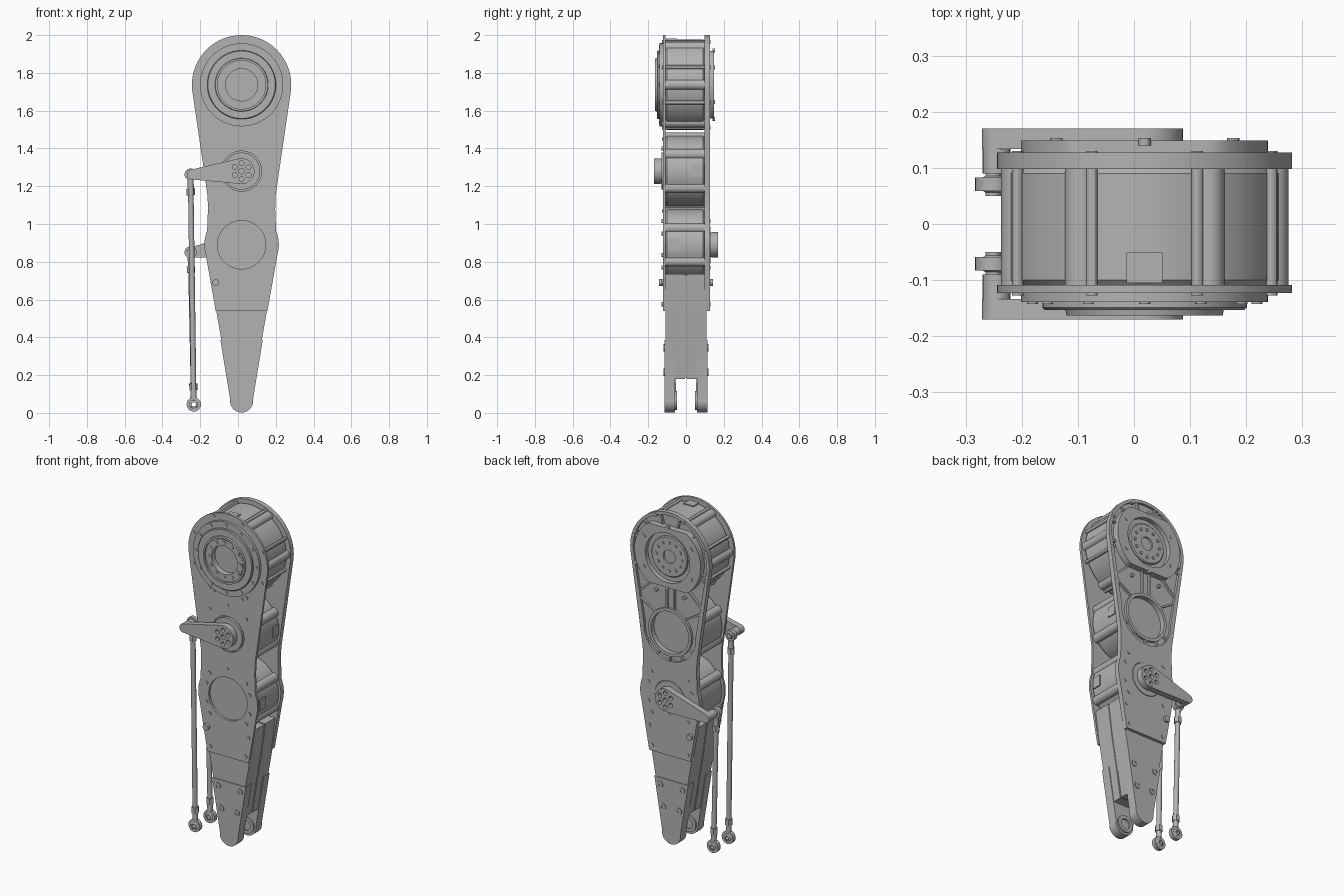
import bpy, bmesh, math
from mathutils import Vector, Matrix

cube = bpy.data.objects.get("Cube")
if cube:
    bpy.data.objects.remove(cube)

grey = bpy.data.materials.new("machined_grey")
grey.use_nodes = True
grey.diffuse_color = (0.45, 0.45, 0.45, 1)
grey.node_tree.nodes["Principled BSDF"].inputs["Base Color"].default_value = (0.45, 0.45, 0.45, 1)

CX = 0.019                       # centre line of the leg
HIP, MID, KNEE = 1.737, 1.28, 0.89   # motor axis heights
made = []


def finish(name, bm):
    bmesh.ops.remove_doubles(bm, verts=bm.verts, dist=1e-5)
    bmesh.ops.recalc_face_normals(bm, faces=bm.faces)
    mesh = bpy.data.meshes.new(name)
    bm.to_mesh(mesh)
    bm.free()
    mesh.materials.append(grey)
    ob = bpy.data.objects.new(name, mesh)
    bpy.context.collection.objects.link(ob)
    made.append(ob)
    return ob


def arc(x, z, r, a0=0, a1=360, n=48):
    full = abs(a1 - a0) == 360
    steps = n if full else n + 1
    return [(x + r * math.cos(math.radians(a0 + (a1 - a0) * i / n)),
             z + r * math.sin(math.radians(a0 + (a1 - a0) * i / n))) for i in range(steps)]


def plate(name, loops, y0, y1):
    """Flat sheet in xz: the first loop is the outline, the others are holes."""
    bm = bmesh.new()
    edges = []
    for loop in loops:
        vs = [bm.verts.new((x, y0, z)) for x, z in loop]
        edges += [bm.edges.new((vs[i - 1], vs[i])) for i in range(len(vs))]
    bmesh.ops.triangle_fill(bm, edges=edges, use_beauty=True, normal=(0, 1, 0))
    ext = bmesh.ops.extrude_face_region(bm, geom=bm.faces[:])
    bmesh.ops.translate(bm, vec=(0, y1 - y0, 0),
                        verts=[g for g in ext["geom"] if isinstance(g, bmesh.types.BMVert)])
    return finish(name, bm)


def lathe(name, x, z, profile, n=48):
    """Turn a (radius, y) profile about an axis along y."""
    bm = bmesh.new()
    vs = [bm.verts.new((x + r, y, z)) for r, y in profile]
    edges = [bm.edges.new(p) for p in zip(vs, vs[1:])]
    bmesh.ops.spin(bm, geom=vs + edges, cent=(x, 0, z), axis=(0, 1, 0),
                   angle=math.tau, steps=n, use_duplicate=False)
    return finish(name, bm)


def disc(name, x, z, r, y0, y1, n=32):
    return lathe(name, x, z, [(0, y0), (r, y0), (r, y1), (0, y1)], n)


def rod(name, a, b, r, n=16):
    a, b = Vector(a), Vector(b)
    bm = bmesh.new()
    m = Matrix.Translation((a + b) / 2) @ (b - a).to_track_quat('Z', 'Y').to_matrix().to_4x4()
    bmesh.ops.create_cone(bm, cap_ends=True, segments=n, radius1=r, radius2=r,
                          depth=(b - a).length, matrix=m)
    return finish(name, bm)


def box(name, centre, size, angle=0):
    bm = bmesh.new()
    m = Matrix.Translation(centre) @ Matrix.Rotation(angle, 4, 'Y') @ Matrix.Diagonal((*size, 1))
    bmesh.ops.create_cube(bm, size=1, matrix=m)
    return finish(name, bm)


def mirrored(half):
    """Close a right-hand outline of (half width, z) about the centre line."""
    return [(CX + x, z) for x, z in half] + [(CX - x, z) for x, z in reversed(half) if x > 1e-4]


# Side plates: round head, waist, knee bulge, tapered end
side = arc(0, HIP, 0.263, 90, -9, 24) + [(0.18, 1.15), (0.178, 1.08)] \
    + arc(0, KNEE, 0.197, 22, -16, 8) + [(0.137, 0.54)]
outline = mirrored(side)
plate("front_plate", [outline, arc(CX, KNEE, 0.128), arc(CX, MID, 0.106)], -0.123, -0.109)
plate("back_plate", [outline, arc(CX, MID, 0.125), arc(CX, KNEE, 0.1)], 0.098, 0.112)
pocket = mirrored(arc(0, HIP, 0.244, 90, -9, 24) + arc(0, MID, 0.172, 5, -90, 16))
plate("back_rim", [outline, pocket, arc(CX, KNEE, 0.1)], 0.112, 0.127)
lathe("back_hole_flange", CX, MID,
      [(0.125, 0.1), (0.125, 0.127), (0.143, 0.127), (0.143, 0.1)])

# Ribs inside the back pocket
for a in range(15, 360, 30):
    if 200 < a < 340:
        continue
    t = math.radians(a)
    box("head_rib", (CX + 0.225 * math.cos(t), 0.118, HIP + 0.225 * math.sin(t)),
        (0.07, 0.016, 0.01), -t)
for a in range(-150, 0, 30):
    t = math.radians(a)
    box("hole_rib", (CX + 0.156 * math.cos(t), 0.118, MID + 0.156 * math.sin(t)),
        (0.04, 0.016, 0.01), -t)
for s in (-1, 1):
    box("spine_rib", (CX + s * 0.025, 0.118, 1.485), (0.01, 0.016, 0.15))
    for (x0, z0), (x1, z1) in [((0.11, 1.57), (0.215, 1.47)), ((0.1, 1.38), (0.2, 1.44))]:
        box("diagonal_rib", (CX + s * (x0 + x1) / 2, 0.118, (z0 + z1) / 2),
            (math.hypot(x1 - x0, z1 - z0), 0.016, 0.01), -s * math.atan2(z1 - z0, x1 - x0))

# Motors: chamfered drums with lugs and a connector block
for name, z, r, turn in [("hip", HIP, 0.24, 0), ("middle", MID, 0.188, 30), ("knee", KNEE, 0.188, 30)]:
    lathe(name + "_motor", CX, z, [(0, -0.109), (r - 0.008, -0.109), (r, -0.1),
                                   (r, 0.09), (r - 0.008, 0.098), (0, 0.098)], 64)
    for a in range(turn, 360 + turn, 60):
        t = math.radians(a)
        disc(name + "_motor_lug", CX + (r - 0.012) * math.cos(t), z + (r - 0.012) * math.sin(t),
             0.028, -0.109, 0.098, 20)
box("hip_connector", (CX, -0.078, HIP + 0.228), (0.064, 0.054, 0.034))
box("middle_connector", (CX + 0.175, 0.06, MID), (0.034, 0.055, 0.06))
box("knee_connector", (CX + 0.175, -0.065, KNEE), (0.034, 0.055, 0.065))

# Hip output, front: stepped rings with an open bore
lathe("hip_front_flange", CX, HIP,
      [(0.085, -0.105), (0.085, -0.157), (0.122, -0.157), (0.122, -0.152), (0.128, -0.152),
       (0.128, -0.163), (0.139, -0.163), (0.141, -0.153), (0.178, -0.153), (0.182, -0.149),
       (0.182, -0.139), (0.22, -0.139), (0.22, -0.11)], 64)
for i in range(12):
    t = math.tau * i / 12
    disc("hip_front_bolt", CX + 0.104 * math.cos(t), HIP + 0.104 * math.sin(t), 0.01, -0.161, -0.15, 12)
    disc("hip_flange_bolt", CX + 0.2 * math.cos(t), HIP + 0.2 * math.sin(t), 0.01, -0.143, -0.13, 12)
    disc("hip_back_bolt", CX + 0.085 * math.cos(t), HIP + 0.085 * math.sin(t), 0.009, 0.13, 0.139, 12)
for i in range(8):
    t = math.radians(22.5 + 45 * i)
    disc("head_screw", CX + 0.245 * math.cos(t), HIP + 0.245 * math.sin(t), 0.01, -0.127, 0.13, 12)

# Hip output, back: flattened ring with a recessed hub
ring = [(x, max(HIP - 0.178, min(HIP + 0.178, z))) for x, z in arc(CX, HIP, 0.22, n=64)]
plate("hip_back_ring", [ring, arc(CX, HIP, 0.148)], 0.1, 0.149)
disc("hip_back_floor", CX, HIP, 0.15, 0.095, 0.122, 48)
lathe("hip_back_hub", CX, HIP, [(0.04, 0.1), (0.04, 0.133), (0.115, 0.133), (0.12, 0.128), (0.12, 0.1)])
for i in range(6):
    t = math.tau * (i + 0.5) / 6
    disc("ring_screw", CX + 0.182 * math.cos(t), HIP + 0.182 * math.sin(t), 0.011, 0.14, 0.153, 12)

# Cranks and push rods, one on each face
for name, s, z, end_z in [("front", -1, MID, 1.262), ("back", 1, KNEE, 0.85)]:
    ex, ey, fx, fz = -0.245, s * 0.071, -0.234, 0.045
    lean = math.degrees(math.atan2(z - end_z, CX - ex))
    arm = arc(CX, z, 0.068, lean - 100, lean + 100, 32) + arc(ex, end_z, 0.026, lean + 100, lean + 260, 16)
    holes = [arc(CX + 0.042 * math.cos(a), z + 0.042 * math.sin(a), 0.013, n=16)
             for a in (math.radians(30 + 60 * i) for i in range(6))]
    plate(name + "_crank", [arm, arc(CX, z, 0.015, n=16)] + holes, s * 0.134, s * 0.17)
    disc(name + "_crank_hub", CX, z, 0.066, s * 0.1, s * 0.15)
    lathe(name + "_crank_collar", CX, z,
          [(0.066, s * 0.1), (0.066, s * 0.129), (0.098, s * 0.129), (0.098, s * 0.1)])
    disc(name + "_crank_pin", ex, end_z, 0.025, s * 0.09, s * 0.14, 20)
    top, foot = Vector((ex - 0.006, ey, end_z)), Vector((fx, ey, fz))
    down = (foot - top).normalized()
    for part, p, r in [("upper", top, 0.032), ("lower", foot, 0.038)]:
        lathe(f"{name}_{part}_eye", p.x, p.z,
              [(r * 0.6, ey - 0.012), (r, ey - 0.012), (r, ey + 0.012), (r * 0.6, ey + 0.012),
               (r * 0.6, ey - 0.012)], 28)
        lathe(f"{name}_{part}_ball", p.x, p.z,
              [(r * 0.3, ey - 0.017), (r * 0.58, ey - 0.012), (r * 0.65, ey), (r * 0.58, ey + 0.012),
               (r * 0.3, ey + 0.017), (r * 0.3, ey - 0.017)], 28)
        d = down if part == "upper" else -down
        rod(f"{name}_{part}_shank", p + d * r * 0.9, p + d * 0.1, 0.016)
        rod(f"{name}_{part}_nut", p + d * 0.075, p + d * 0.11, 0.022, 6)
    disc(name + "_rod_bolt", top.x, top.z, 0.014, s * 0.05, s * 0.1, 16)
    rod(name + "_push_rod", top + down * 0.1, foot - down * 0.1, 0.0145)

# Lower leg: two shells with a seam, ending in a fork
shell = mirrored([(0.16, 0.735), (0.134, 0.54), (0.107, 0.385), (0.075, 0.18)])
core = mirrored([(0.155, 0.73), (0.129, 0.54), (0.102, 0.385), (0.07, 0.185)])
plate("leg_core", [core], -0.02, 0.02)
prong = mirrored([(0.112, 0.385)] + arc(0, 0.063, 0.061, 8, -90, 14))
for s in (-1, 1):
    plate("leg_shell", [shell], s * 0.004, s * 0.109)
    plate("fork_prong", [prong], s * 0.057, s * 0.113)
    lathe("fork_bearing", CX, 0.065,
          [(0.03, s * 0.06), (0.03, s * 0.048), (0.05, s * 0.048), (0.05, s * 0.06)])
    for sx in (-1, 1):
        for x, z in [(0.073, 0.345), (0.052, 0.215)]:
            lathe("fork_screw", CX + sx * x, z, [(0, s * 0.114), (0.01, s * 0.114), (0.01, s * 0.118),
                                               (0.019, s * 0.118), (0.019, s * 0.11)], 16)

# Plate screws, mirrored over both faces
for sx in (-1, 1):
    for x, z in [(0.122, 1.53), (0.122, 1.40), (0.122, 1.015), (0.143, 0.95),
                 (0.143, 0.835), (0.122, 0.77), (0.137, 0.69), (0.117, 0.575)]:
        disc("front_screw", CX + sx * x, z, 0.011, -0.129, -0.11, 12)
        if z < 1.1:
            disc("back_screw", CX + sx * x, z, 0.011, 0.11, 0.131, 12)
for z in (1.45, 1.07):
    disc("centre_screw", CX, z, 0.008, -0.126, -0.11, 12)
for s in (-1, 1):
    disc("stop_pin", CX - 0.137, 0.69, 0.018, s * 0.11, s * 0.142, 16)

# Smooth round surfaces, keep edges sharp
bpy.ops.object.select_all(action='DESELECT')
for ob in made:
    ob.select_set(True)
bpy.context.view_layer.objects.active = made[0]
bpy.ops.object.shade_smooth_by_angle(angle=math.radians(30))
